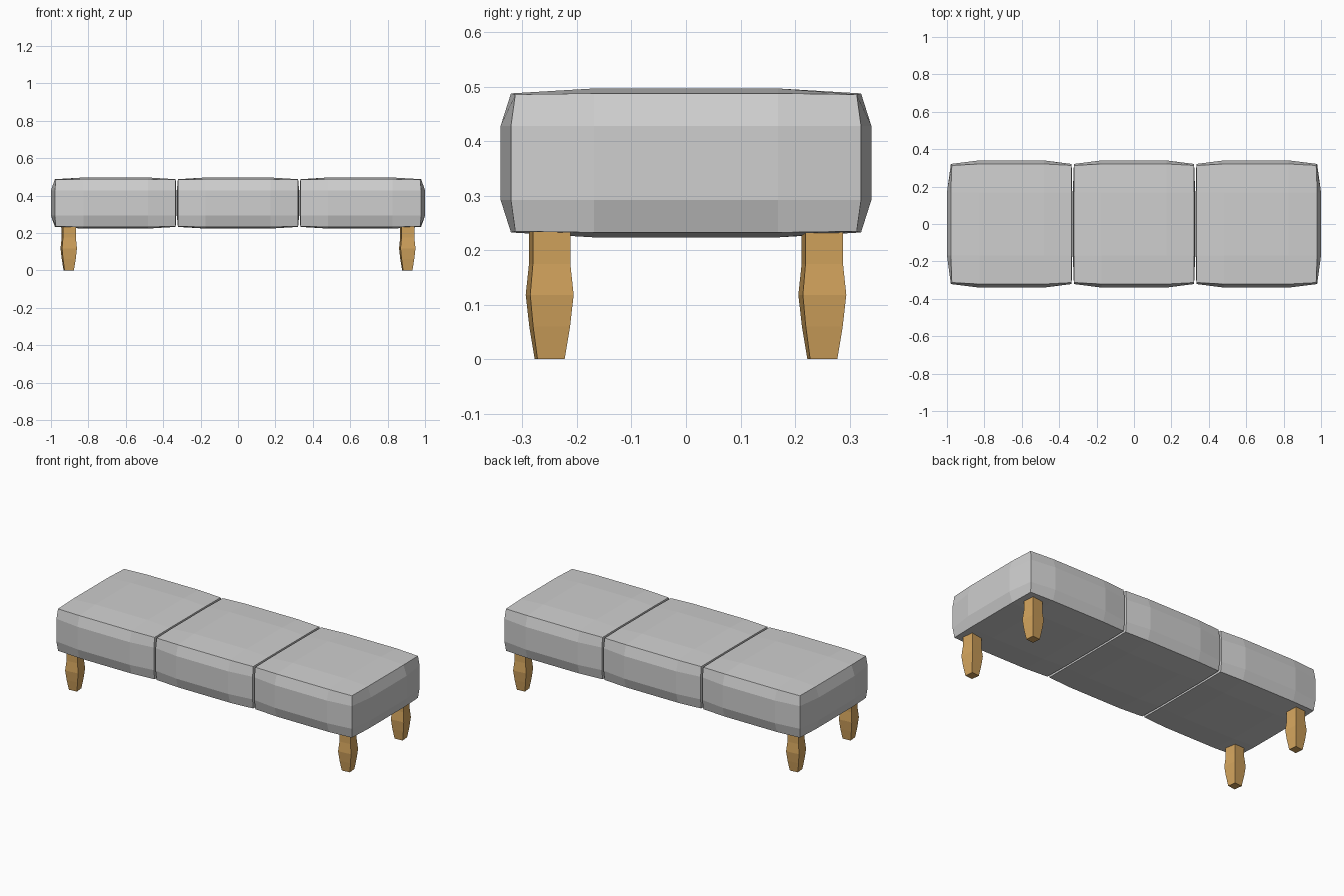
import bpy, bmesh, math
from mathutils import Matrix

if "Cube" in bpy.data.objects:
    bpy.data.objects.remove(bpy.data.objects["Cube"])


def material(name, rgb):
    m = bpy.data.materials.new(name)
    m.diffuse_color = (*rgb, 1)
    m.use_nodes = True
    m.node_tree.nodes["Principled BSDF"].inputs["Base Color"].default_value = m.diffuse_color
    return m


grey = material("grey fabric", (0.62, 0.62, 0.62))
wood = material("light wood", (0.65, 0.37, 0.11))


def finish(bm, name, mat):
    bmesh.ops.recalc_face_normals(bm, faces=bm.faces)
    me = bpy.data.meshes.new(name)
    bm.to_mesh(me)
    bm.free()
    me.materials.append(mat)
    ob = bpy.data.objects.new(name, me)
    bpy.context.collection.objects.link(ob)
    return ob


STEPS = (-1, -0.54, 0, 0.54, 1)


def puff(t):
    """0 on the border of a side, 1 over its middle."""
    return 0 if abs(t) == 1 else 1


def bulge(t, half, edge, mid, p, q):
    """Push the outer layer outward, less along the seams."""
    if abs(t) < 1:
        return t * half
    p, q = puff(p), puff(q)
    return math.copysign(half + edge * (p + q) + (mid - 2 * edge) * p * q, t)


def cushion(name, cx, left, right):
    """Padded block; left/right are how far the end sides bulge."""
    bm = bmesh.new()
    grid = {}

    def vert(u, v, w):
        if (u, v, w) not in grid:
            mid = right if u > 0 else left
            grid[u, v, w] = bm.verts.new((
                cx + bulge(u, 0.32, mid * 0.2, mid, v, w),
                bulge(v, 0.313, 0.008, 0.027, u, w),
                0.36 + bulge(w, 0.1255, 0.002, 0.011, u, v)))
        return grid[u, v, w]

    n = len(STEPS) - 1
    for axis in range(3):
        for side in (-1, 1):
            for i in range(n):
                for j in range(n):
                    quad = []
                    for a, b in ((i, j), (i + 1, j), (i + 1, j + 1), (i, j + 1)):
                        c = [STEPS[a], STEPS[b]]
                        c.insert(axis, side)
                        quad.append(vert(*c))
                    bm.faces.new(quad)
    finish(bm, name, grey)


cushion("left_cushion", -0.654, 0.026, 0.004)
cushion("middle_cushion", 0, 0.007, 0.007)
cushion("right_cushion", 0.654, 0.004, 0.026)

# Legs: square bellied profile, slightly twisted; (height, half width)
PROFILE = ((0, 0.025), (0.06, 0.034), (0.118, 0.040), (0.175, 0.0345), (0.24, 0.0345))


def leg(name, x, y):
    bm = bmesh.new()
    rings = [[bm.verts.new((sx * r, sy * r, z))
              for sx, sy in ((-1, -1), (1, -1), (1, 1), (-1, 1))] for z, r in PROFILE]
    for lo, hi in zip(rings, rings[1:]):
        for k in range(4):
            m = (k + 1) % 4
            bm.faces.new((lo[k], lo[m], hi[m], hi[k]))
    bm.faces.new(rings[0])
    bm.faces.new(rings[-1])
    bm.transform(Matrix.Translation((x, y, 0)) @ Matrix.Rotation(math.radians(6), 4, "Z"))
    finish(bm, name, wood)


for sx, xn in ((-1, "left"), (1, "right")):
    for sy, yn in ((-1, "front"), (1, "back")):
        leg(f"{yn}_{xn}_leg", sx * 0.905, sy * 0.25)
